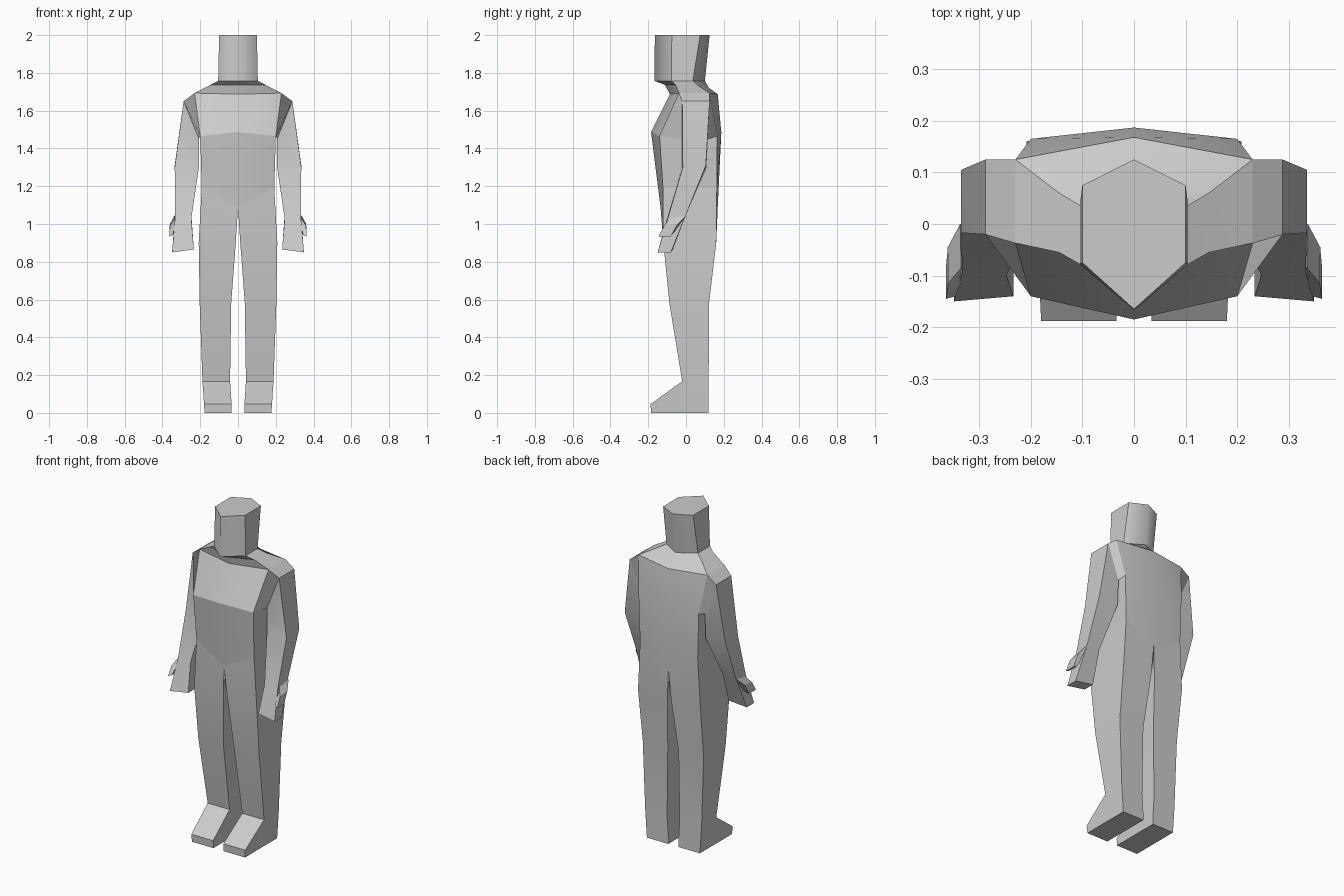
import bpy, bmesh, math
from mathutils import Vector

if "Cube" in bpy.data.objects:
    bpy.data.objects.remove(bpy.data.objects["Cube"])


def loft(name, rings, closed=True, cap_start=False, cap_end=False, skip=()):
    """Skin the left-hand rings, then mirror across x."""
    bm = bmesh.new()
    rows = [[bm.verts.new(Vector(p)) for p in r] for r in rings]
    n = len(rows[0])
    for i in range(len(rows) - 1):
        for j in range(n if closed else n - 1):
            if (i, j) in skip:
                continue
            k = (j + 1) % n
            bm.faces.new((rows[i][j], rows[i][k], rows[i + 1][k], rows[i + 1][j]))
    if cap_start:
        bm.faces.new(rows[0][::-1])
    if cap_end:
        bm.faces.new(rows[-1])
    bmesh.ops.recalc_face_normals(bm, faces=bm.faces)
    # open shells: make sure the outermost face points outward
    f = max(bm.faces, key=lambda q: q.calc_center_median().x * abs(q.normal.x))
    if f.normal.x < 0:
        bmesh.ops.reverse_faces(bm, faces=bm.faces)
    me = bpy.data.meshes.new(name)
    bm.to_mesh(me)
    bm.free()
    for p in me.polygons:
        p.use_smooth = True
    me.set_sharp_from_angle(angle=math.radians(25))
    ob = bpy.data.objects.new(name, me)
    bpy.context.collection.objects.link(ob)
    m = ob.modifiers.new("mirror", 'MIRROR')
    m.use_clip = True
    m.merge_threshold = 0.0005
    return ob


# shared seams: front centre, front corner, back corner, back centre
hip = [(0, -.135, 1.09), (.192, -.122, 1.19), (.192, .163, 1.19), (0, .168, 1.09)]
chest = [(0, -.185, 1.487), (.2, -.14, 1.465), (.2, .165, 1.465), (0, .187, 1.485)]
collar = [(0, -.085, 1.687), (.23, -.037, 1.693), (.23, .125, 1.693), (0, .168, 1.687)]
neck = [(0, -.112, 1.737), (.145, -.055, 1.737), (.145, .06, 1.735), (0, .12, 1.722)]
jaw = [(0, -.167, 1.758), (.105, -.078, 1.758), (.105, .036, 1.758), (0, .1, 1.758)]
crown = [(0, -.165, 2), (.1, -.075, 2), (.1, .075, 2), (0, .125, 2)]

# torso with open arm holes, and angular head
loft("torso", [hip, chest, collar, neck, jaw], closed=False, skip={(1, 1)})
loft("head", [jaw, crown], closed=False, cap_end=True)

# arms and hands: outer front, outer back, inner back, inner front
loft("arms", [
    [collar[1], collar[2], chest[2], chest[1]],
    [(.288, -.02, 1.65), (.288, .125, 1.65), (.207, .115, 1.45), (.207, -.02, 1.45)],
    [(.335, -.017, 1.3), (.335, .105, 1.31), (.207, .108, 1.3), (.207, -.02, 1.3)],
    [(.333, -.095, 1.035), (.333, 0, 1.05), (.247, 0, 1.05), (.247, -.1, 1.03)],
    [(.349, -.15, .85), (.349, -.08, .85), (.234, -.07, .865), (.234, -.14, .865)],
], cap_end=True)

# thumbs
loft("thumbs", [
    [(.335, -.085, 1.03), (.337, 0, 1.045), (.32, -.015, 1.02), (.32, -.08, 1.0)],
    [(.36, -.115, .992), (.361, -.045, 1.0), (.338, -.06, .96), (.338, -.12, .97)],
    [(.364, -.145, .935), (.364, -.08, .935), (.346, -.08, .94), (.346, -.14, .94)],
], cap_start=True, cap_end=True)

# legs: z front, z back, inner x, outer x, front y, back y
legs = [hip]
for zf, zb, xi, xo, yf, yb in [
    (.9, .9, .012, .208, -.12, .16),
    (.58, .58, .036, .203, -.088, .122),
    (.167, .167, .042, .188, -.02, .12),
    (.046, .046, .034, .18, -.188, .12),
    (0, 0, .034, .177, -.185, .12),
]:
    legs.append([(xi, yf, zf), (xo, yf, zf), (xo, yb, zb), (xi, yb, zb)])
loft("legs", legs, cap_end=True)
